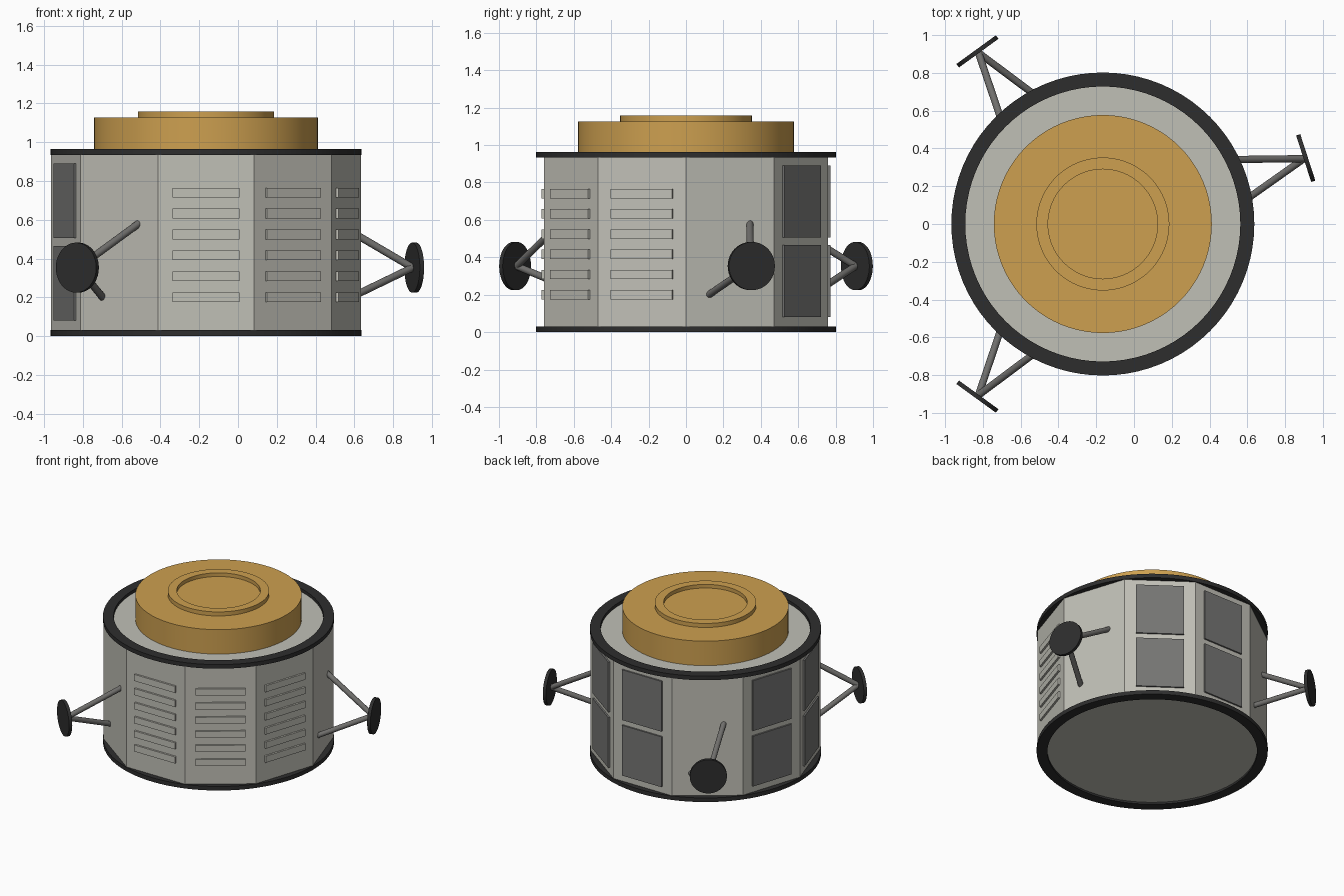
import bpy, bmesh, math
from mathutils import Matrix, Vector

if "Cube" in bpy.data.objects:
    bpy.data.objects.remove(bpy.data.objects["Cube"], do_unlink=True)

CX = -0.165                     # axis of the drum
R = 0.799                       # corner radius of the drum
SIDES = 10
APOTHEM = R * math.cos(math.pi / SIDES)


def material(name, rgb):
    m = bpy.data.materials.new(name)
    m.use_nodes = True
    m.diffuse_color = (*rgb, 1)
    m.node_tree.nodes["Principled BSDF"].inputs["Base Color"].default_value = (*rgb, 1)
    return m


PALE = material("pale grey", (0.53, 0.525, 0.47))
DARK = material("near black", (0.027, 0.027, 0.027))
PANEL = material("panel grey", (0.18, 0.18, 0.175))
STEEL = material("strut grey", (0.16, 0.157, 0.15))
GOLD = material("gold", (0.61, 0.35, 0.08))


def finish(name, bm, mat, smooth=False):
    bmesh.ops.recalc_face_normals(bm, faces=bm.faces)
    mesh = bpy.data.meshes.new(name)
    bm.to_mesh(mesh)
    bm.free()
    mesh.materials.append(mat)
    ob = bpy.data.objects.new(name, mesh)
    bpy.context.collection.objects.link(ob)
    if smooth:
        bpy.ops.object.select_all(action="DESELECT")
        ob.select_set(True)
        bpy.context.view_layer.objects.active = ob
        bpy.ops.object.shade_smooth_by_angle(angle=math.radians(35))
    return ob


def lathe(name, profile, mat, steps=80, closed=False, smooth=True):
    """Spin a radius/height profile round the drum axis."""
    bm = bmesh.new()
    verts = [bm.verts.new((CX + r, 0, z)) for r, z in profile]
    edges = [bm.edges.new(p) for p in zip(verts, verts[1:])]
    if closed:
        edges.append(bm.edges.new((verts[-1], verts[0])))
    bmesh.ops.spin(bm, geom=verts + edges, cent=(CX, 0, 0), axis=(0, 0, 1),
                   angle=math.tau, steps=steps)
    bmesh.ops.remove_doubles(bm, verts=bm.verts, dist=1e-5)
    return finish(name, bm, mat, smooth)


def side_frame(degrees):
    """Frame with x outward, y along the side and z up."""
    return Matrix.Translation((CX, 0, 0)) @ Matrix.Rotation(math.radians(degrees), 4, "Z")


def side_plates(name, frame, mat, width, height, depth, levels):
    bm = bmesh.new()
    for z in levels:
        place = Matrix.Translation((APOTHEM + depth / 2 - 0.005, 0, z))
        size = Matrix.Diagonal((depth + 0.01, width, height, 1))
        bmesh.ops.create_cube(bm, size=1, matrix=frame @ place @ size)
    return finish(name, bm, mat)


def rod(name, start, end, radius, mat, segments):
    d = end - start
    place = Matrix.Translation((start + end) / 2) @ d.to_track_quat("Z", "Y").to_matrix().to_4x4()
    bm = bmesh.new()
    bmesh.ops.create_cone(bm, cap_ends=True, segments=segments, radius1=radius,
                          radius2=radius, depth=d.length, matrix=place)
    return finish(name, bm, mat, True)


# Ten-sided drum
lathe("drum_body", [(0, 0.015), (R, 0.015), (R, 0.94), (0, 0.94)], PALE, SIDES, smooth=False)

# Dark rims at both ends
for name, z in (("bottom_rim", 0), ("top_rim", 0.933)):
    lathe(name, [(0.728, z), (0.802, z), (0.802, z + 0.031), (0.728, z + 0.031)],
          DARK, closed=True)

# Gold cap with a raised, recessed collar
lathe("gold_cap", [(0, 0.93), (0.577, 0.93), (0.577, 1.127), (0.352, 1.127),
                   (0.352, 1.158), (0.29, 1.158), (0.29, 1.13), (0, 1.13)], GOLD)

# Slatted sides
for i, a in enumerate((270, 306, 342)):
    side_plates(f"vent_slats_{i + 1}", side_frame(a), PALE, 0.345, 0.05, 0.014,
                [0.2 + 0.108 * k for k in range(6)])

# Sides with paired dark panels
for i, a in enumerate((54, 90, 162, 198)):
    side_plates(f"dark_panels_{i + 1}", side_frame(a), PANEL, 0.335, 0.385, 0.012,
                (0.272, 0.697))

# Braced round pads
for i, a in enumerate((18, 126, 234)):
    frame = side_frame(a)
    apex = frame @ Vector((1.12, 0, 0.353))
    rod(f"round_pad_{i + 1}", frame @ Vector((1.118, 0, 0.353)),
        frame @ Vector((1.141, 0, 0.353)), 0.129, DARK, 40)
    for part, y, z in (("upper", 0.115, 0.58), ("lower", -0.115, 0.2)):
        rod(f"{part}_strut_{i + 1}", frame @ Vector((APOTHEM - 0.01, y, z)), apex,
            0.019, STEEL, 16)
